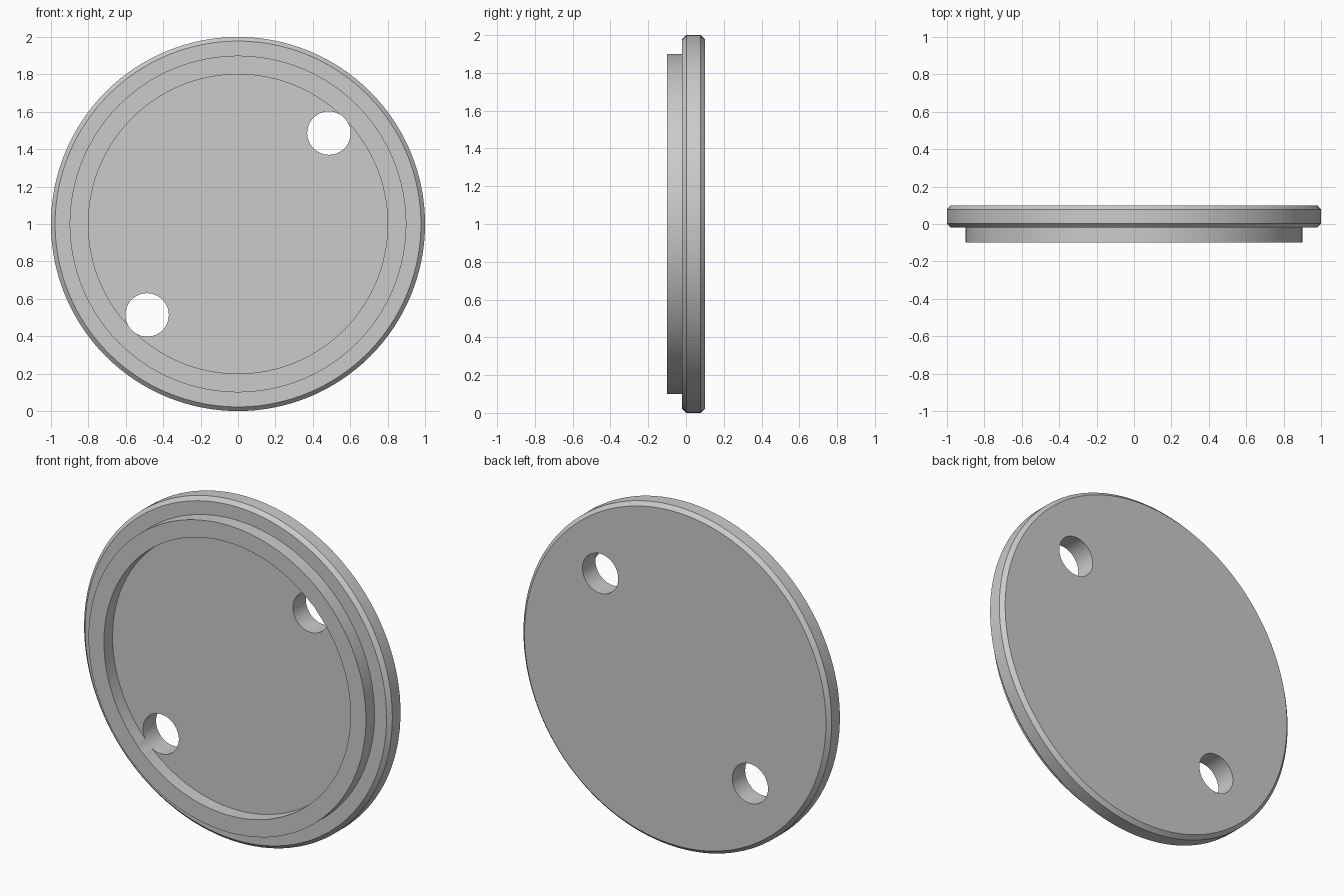
import bpy
import bmesh
import math
from mathutils import Matrix

cube = bpy.data.objects.get("Cube")
if cube:
    bpy.data.objects.remove(cube, do_unlink=True)

SEGMENTS = 128

grey = bpy.data.materials.new("plain grey")
grey.use_nodes = True
colour = (0.6, 0.6, 0.6, 1)
grey.diffuse_color = colour
grey.node_tree.nodes["Principled BSDF"].inputs["Base Color"].default_value = colour


def make_object(name, bm):
    bmesh.ops.recalc_face_normals(bm, faces=bm.faces)
    mesh = bpy.data.meshes.new(name)
    bm.to_mesh(mesh)
    bm.free()
    obj = bpy.data.objects.new(name, mesh)
    bpy.context.collection.objects.link(obj)
    mesh.materials.append(grey)
    return obj


def turned_disc(name, profile):
    """Solid turned about the y axis at z = 1, from (radius, y) pairs, capped at both ends."""
    bm = bmesh.new()
    rings = []
    for radius, y in profile:
        angles = [math.tau * i / SEGMENTS for i in range(SEGMENTS)]
        rings.append([bm.verts.new((radius * math.cos(a), y, 1 + radius * math.sin(a)))
                      for a in angles])
    for a, b in zip(rings, rings[1:]):
        for i in range(SEGMENTS):
            j = (i + 1) % SEGMENTS
            bm.faces.new((a[i], a[j], b[j], b[i]))
    bm.faces.new(rings[0])
    bm.faces.new(rings[-1])
    return make_object(name, bm)


# Chamfered flange with a raised lip around a flat recess
front, back, chamfer = -0.02, 0.1, 0.022
cover = turned_disc("round_cover", [
    (0.8, front), (0.8, -0.1), (0.9, -0.1), (0.9, front),
    (1 - chamfer, front), (1, front + chamfer),
    (1, back - chamfer), (1 - chamfer, back)])

# Two through holes on the diagonal, just cutting into the lip
bm = bmesh.new()
for side in (-1, 1):
    place = Matrix.Translation((side * 0.486, 0, 1 + side * 0.486))
    bmesh.ops.create_cone(bm, cap_ends=True, segments=64, radius1=0.116, radius2=0.116,
                          depth=0.6, matrix=place @ Matrix.Rotation(math.pi / 2, 4, "X"))
cutter = make_object("hole_cutter", bm)
cutter.hide_render = True
cutter.hide_set(True)

holes = cover.modifiers.new("holes", "BOOLEAN")
holes.operation = "DIFFERENCE"
holes.solver = "EXACT"
holes.object = cutter

# Apply the cut, then smooth the round walls while keeping edges sharp
bpy.ops.object.select_all(action="DESELECT")
cover.select_set(True)
bpy.context.view_layer.objects.active = cover
bpy.ops.object.modifier_apply(modifier=holes.name)
bpy.data.objects.remove(cutter, do_unlink=True)
bpy.ops.object.shade_smooth_by_angle(angle=math.radians(30))
